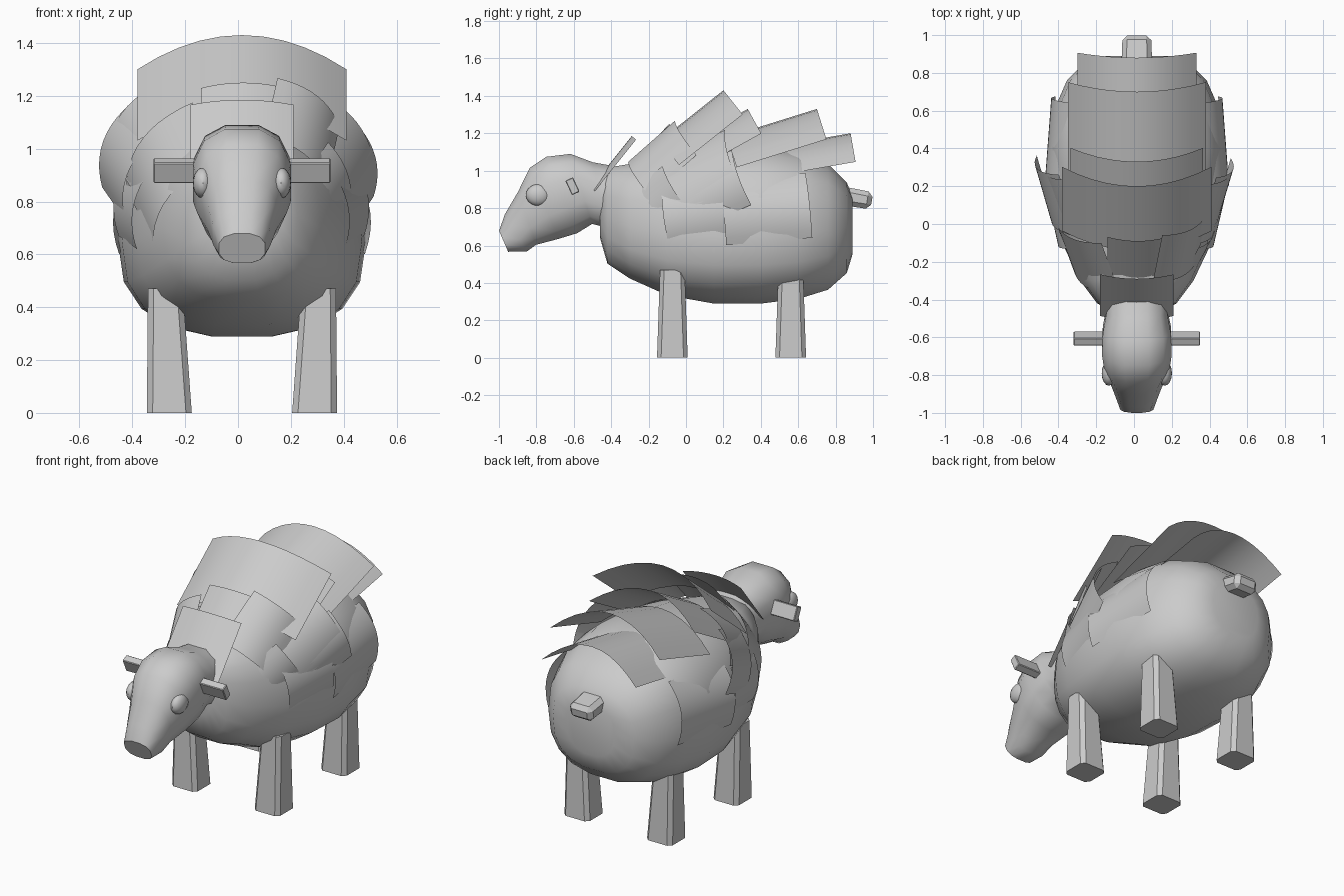
import bpy, bmesh, math
from math import sin, cos, pi, radians
from mathutils import Vector

if "Cube" in bpy.data.objects:
    bpy.data.objects.remove(bpy.data.objects["Cube"])

CX = 0.015  # symmetry plane of the animal


def finish(name, bm, angle=35):
    bmesh.ops.recalc_face_normals(bm, faces=bm.faces)
    me = bpy.data.meshes.new(name)
    bm.to_mesh(me)
    bm.free()
    ob = bpy.data.objects.new(name, me)
    bpy.context.collection.objects.link(ob)
    bpy.ops.object.select_all(action='DESELECT')
    ob.select_set(True)
    bpy.context.view_layer.objects.active = ob
    bpy.ops.object.shade_smooth_by_angle(angle=radians(angle))
    return ob


def loft(name, rings, angle=35):
    """Skin closed rings of equal length and cap both ends."""
    bm = bmesh.new()
    vs = [[bm.verts.new(p) for p in r] for r in rings]
    n = len(vs[0])
    for a, b in zip(vs, vs[1:]):
        for i in range(n):
            j = (i + 1) % n
            bm.faces.new((a[i], a[j], b[j], b[i]))
    bm.faces.new(vs[0])
    bm.faces.new(vs[-1])
    return finish(name, bm, angle)


def spow(v, e):
    return math.copysign(abs(v) ** e, v)


def section(top, mid, bottom, hw, n, e, shift=0.0):
    """Rounded cross-section through three (y, z) points."""
    top, mid, bottom = Vector(top), Vector(mid), Vector(bottom)
    pts = []
    for i in range(n):
        a = 2 * pi * (i + shift) / n
        s = spow(cos(a), e)
        p = mid + ((top - mid) * s if s > 0 else (bottom - mid) * -s)
        pts.append((CX + hw * spow(sin(a), e), p.x, p.y))
    return pts


def fleece(name, front, rear, hw, sag, roll=0):
    """Curved single sheet of wool from a front point to a rear point."""
    f, r = Vector(front), Vector(rear)
    v = (r - f).normalized()
    nrm = Vector((sin(radians(roll)), 0, cos(radians(roll))))
    nrm = (nrm - v * nrm.dot(v)).normalized()
    u = v.cross(nrm)
    bm = bmesh.new()
    rows = []
    for p in (f, r):
        rows.append([bm.verts.new(p + u * hw * t - nrm * sag * t * t)
                     for t in [k / 5 for k in range(-5, 6)]])
    for i in range(10):
        bm.faces.new((rows[0][i], rows[0][i + 1], rows[1][i + 1], rows[1][i]))
    return finish(name, bm)


def bevel_box(name, loc, size, rot=(0, 0, 0), bevel=0.02, taper=1.0):
    """Chamfered box; its outer y end may taper."""
    bm = bmesh.new()
    bmesh.ops.create_cube(bm, size=1)
    for v in bm.verts:
        v.co = Vector([a * b for a, b in zip(v.co, size)])
        if v.co.y > 0:
            v.co.x *= taper
            v.co.z *= taper
    bmesh.ops.bevel(bm, geom=bm.edges[:], offset=bevel, segments=1, affect='EDGES')
    ob = finish(name, bm, 20)
    ob.location, ob.rotation_euler = loc, rot
    return ob


# Body: y, bottom z, widest z, top z, half width
body = [(-.46, .64, .80, .97, .14), (-.42, .50, .75, 1.02, .21),
        (-.30, .42, .70, 1.04, .30), (-.10, .33, .66, 1.09, .395),
        (.15, .285, .65, 1.13, .455), (.40, .285, .65, 1.14, .47),
        (.60, .31, .66, 1.11, .44), (.76, .36, .68, 1.04, .37),
        (.86, .45, .70, .94, .27), (.89, .55, .72, .86, .16)]
loft("body", [section((y, t), (y, m), (y, b), w, 18, .8, .5) for y, b, m, t, w in body], 50)

# Head and neck: top y z, bottom y z, half width
head = [(-1.0, .68, -.95, .565, .09), (-.97, .77, -.85, .565, .11),
        (-.90, .89, -.80, .60, .135), (-.838, 1.02, -.68, .63, .175),
        (-.75, 1.08, -.58, .66, .19), (-.62, 1.095, -.50, .71, .185),
        (-.50, 1.05, -.42, .69, .165), (-.33, 1.02, -.34, .60, .18)]
loft("head", [section((a, b), ((a + c) / 2, (b + d) / 2), (c, d), w, 12, .8, .5)
              for a, b, c, d, w in head], 38)

for s, side in ((-1, "left"), (1, "right")):
    # Eyes
    bm = bmesh.new()
    bmesh.ops.create_uvsphere(bm, u_segments=16, v_segments=10, radius=1)
    bmesh.ops.scale(bm, vec=(.038, .066, .058), verts=bm.verts)
    finish(side + "_eye", bm).location = (CX + s * .148, -.79, .87)
    # Ears
    bevel_box(side + "_ear", (CX + s * .235, -.607, .917), (.20, .045, .085),
              (radians(25), 0, 0), .004)
    # Legs: tapered posts with chamfered corners
    for y, end in ((-.073, "front"), (.56, "back")):
        rings = []
        for z, x, hx, hy in ((0, .275, .085, .082), (.47, .29, .066, .066)):
            c = .022
            rings.append([(CX + s * x + px, y + py, z) for px, py in (
                (hx, hy - c), (hx - c, hy), (c - hx, hy), (-hx, hy - c),
                (-hx, c - hy), (c - hx, -hy), (hx - c, -hy), (hx, c - hy))])
        loft(f"{end}_{side}_leg", rings, 20)

# Tail
bevel_box("tail", (CX, .90, .855), (.165, .19, .10), (radians(-10), 0, 0), .025, .92)

# Fleece along the back: front point, rear point, half width, sag
ridge = [((CX, -.51, .91), (CX, -.29, 1.185), .195, .03),
         ((.02, -.34, .98), (.02, -.09, 1.25), .16, .03),
         ((CX, -.14, 1.16), (CX, .20, 1.43), .395, .165),
         ((CX, -.05, 1.12), (CX, .33, 1.33), .35, .15),
         ((CX, .22, 1.18), (CX, .70, 1.33), .365, .17),
         ((CX, .42, 1.12), (CX, .88, 1.20), .315, .155)]
for i, (f, r, w, g) in enumerate(ridge):
    fleece(f"back_fleece_{i + 1}", f, r, w, g)

# Fleece on the flanks, with the roll angle last
flank = [((.25, -.28, .98), (.30, -.03, 1.20), .16, .05, 38),
         ((.29, -.31, .74), (.41, -.08, .92), .13, .03, 68),
         ((-.26, -.33, .82), (-.36, -.06, 1.04), .22, .08, -52),
         ((.43, -.02, .84), (.52, .28, .97), .16, .05, 75),
         ((-.42, -.02, .90), (-.51, .29, 1.03), .18, .06, -70),
         ((.42, -.12, .75), (.495, .20, .80), .13, .03, 85),
         ((-.40, -.12, .75), (-.47, .20, .80), .13, .03, -85),
         ((.36, -.10, .95), (.45, .22, 1.10), .19, .06, 52),
         ((-.33, -.06, 1.02), (-.42, .24, 1.16), .18, .06, -48),
         ((.495, .20, .79), (.46, .66, .83), .18, .06, 76),
         ((-.465, .20, .79), (-.43, .66, .83), .18, .06, -76)]
for i, (f, r, w, g, a) in enumerate(flank):
    fleece(f"flank_fleece_{i + 1}", f, r, w, g, a)
